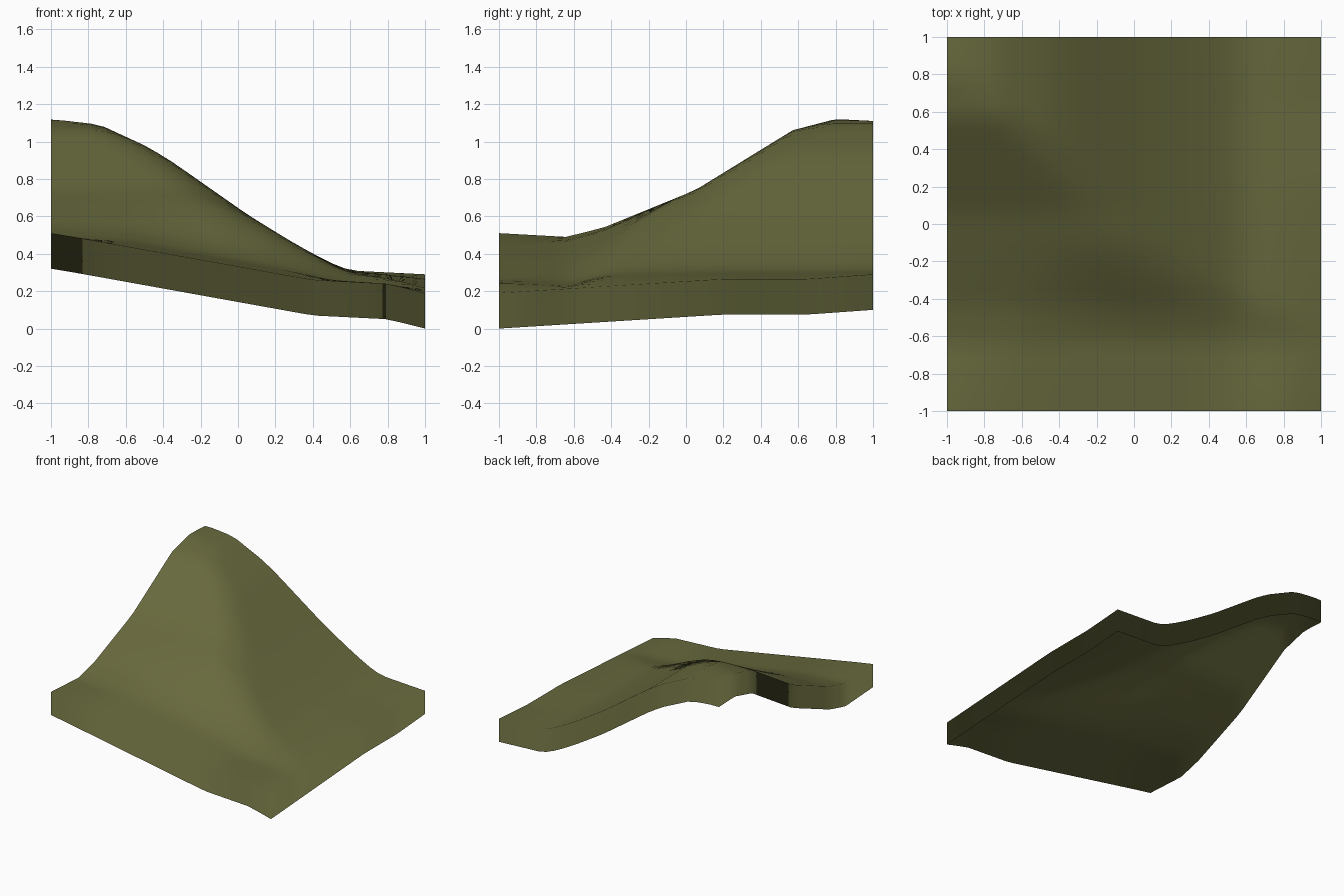
import bpy
import bmesh

cube = bpy.data.objects.get("Cube")
if cube:
    bpy.data.objects.remove(cube, do_unlink=True)

SKIRT = 0.19
CELLS = 28

# Height profiles, as (position, height): four borders and the foot of the hill
BACK = [(-1, 1.12), (-.74, 1.09), (-.48, .97), (-.35, .89), (.05, .61),
        (.26, .48), (.4, .4), (.5, .35), (.6, .31), (1, .29)]
RIGHT = [(-1, .51), (-.64, .49), (-.44, .54), (.05, .74), (.57, 1.06),
         (.8, 1.12), (1, 1.11)]
FRONT = [(-1, .51), (-.85, .485), (.4, .26), (.8, .24), (1, .19)]
LEFT = [(-1, .19), (.2, .265), (.65, .265), (1, .29)]
FOOT = [(-1, .49), (-.6, .47), (0, .365), (.5, .27), (1, .22)]
FOOT_Y = -.64


def sample(profile, t):
    for (a, za), (b, zb) in zip(profile, profile[1:]):
        if t <= b:
            return za + (zb - za) * (t - a) / (b - a)
    return profile[-1][1]


def fade(t):
    t = min(max(t, 0), 1)
    return t * t * (3 - 2 * t)


def soft_min(a, b, k):
    if k < 1e-5:
        return min(a, b)
    h = max(k - abs(a - b), 0) / k
    return min(a, b) - h * h * k / 4


def height(x, y):
    """Two slopes meeting in a soft hip, running out into the low front apron."""
    across = sample(BACK, x) + (sample(LEFT, y) - LEFT[-1][1]) * max(x, 0) ** 3
    if y < FOOT_Y:
        t = (y + 1) / (FOOT_Y + 1)
        along = sample(FRONT, x) * (1 - t) + sample(FOOT, x) * t
    else:
        along = sample(RIGHT, y) + (sample(FOOT, x) - FOOT[0][1]) * fade(y / FOOT_Y)
    softness = .16 + .35 * max(-y - .1, 0)  # the hip rounds off toward its foot
    return soft_min(across, along, softness * (1 - x * x) * (1 - y * y))


def spot(v):
    return round(v.co.x, 3), round(v.co.y, 3)


# Hill surface: a grid sheet shaped by the height rule
bm = bmesh.new()
bmesh.ops.create_grid(bm, x_segments=CELLS, y_segments=CELLS, size=1)
for v in bm.verts:
    v.co.z = height(v.co.x, v.co.y)
bm.normal_update()
surface_normals = {spot(v): v.normal.copy() for v in bm.verts}

# Skirt: the border dropped straight down, open underneath
border = [e for e in bm.edges if e.is_boundary]
skirt = bmesh.ops.extrude_edge_only(bm, edges=border)["geom"]
for v in skirt:
    if isinstance(v, bmesh.types.BMVert):
        v.co.z -= SKIRT
for f in bm.faces:
    f.smooth = True
mesh = bpy.data.meshes.new("hill_ground")
bm.to_mesh(mesh)
bm.free()

# The skirt shades like the ground above it
mesh.normals_split_custom_set_from_vertices(
    [surface_normals[spot(v)] for v in mesh.vertices])
ground = bpy.data.objects.new("hill_ground", mesh)
bpy.context.collection.objects.link(ground)

# Olive earth colour
olive = bpy.data.materials.new("olive_green")
olive.use_nodes = True
color = (.138, .143, .047, 1)
olive.diffuse_color = color
olive.node_tree.nodes["Principled BSDF"].inputs["Base Color"].default_value = color
mesh.materials.append(olive)
